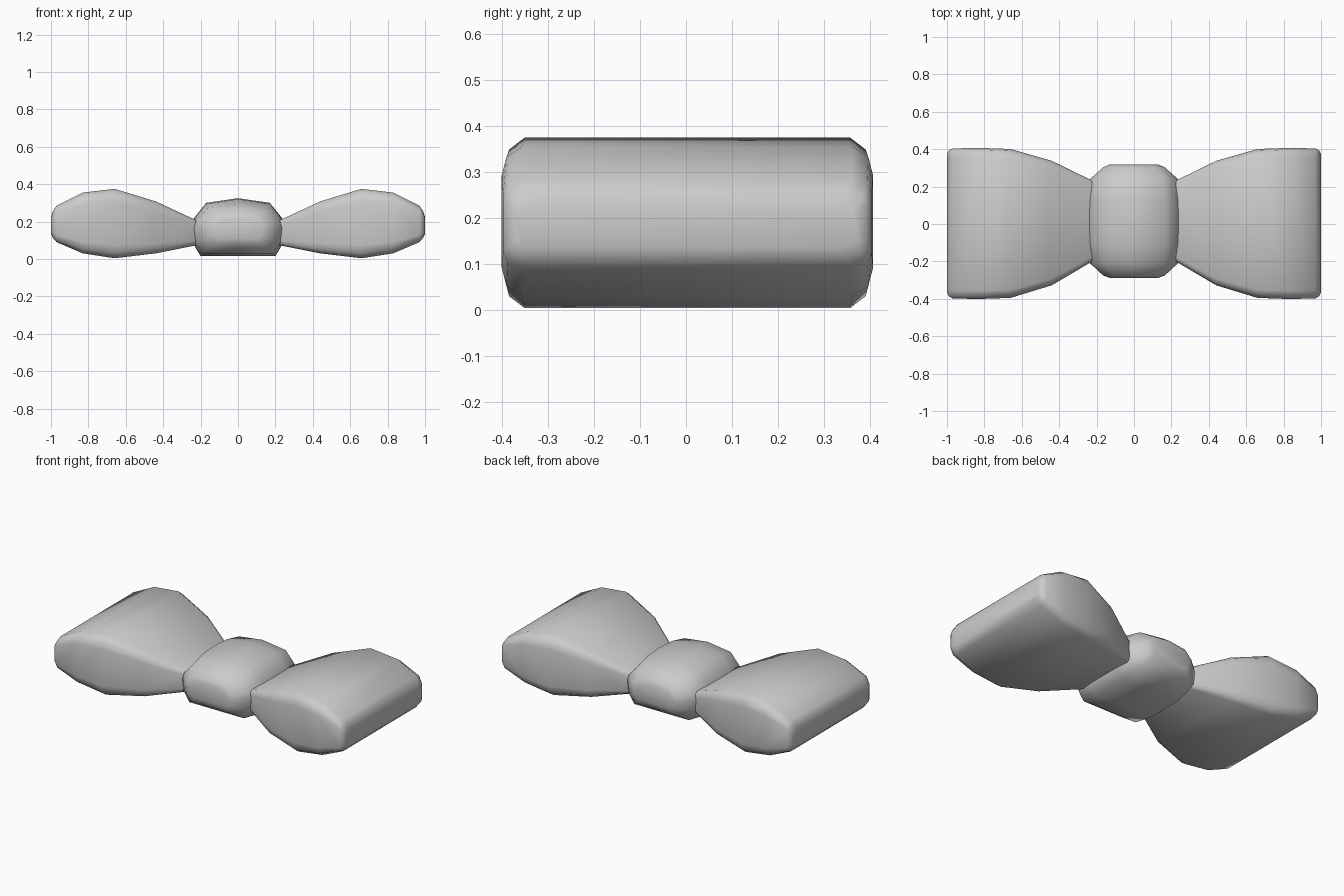
import bpy, bmesh

cube = bpy.data.objects.get("Cube")
if cube:
    bpy.data.objects.remove(cube, do_unlink=True)

grey = bpy.data.materials.new("Grey cloth")
grey.use_nodes = True
grey.diffuse_color = (0.6, 0.6, 0.6, 1)
grey.node_tree.nodes["Principled BSDF"].inputs["Base Color"].default_value = (0.6, 0.6, 0.6, 1)


def loft(name, rings):
    """Skin closed rings of equal length, cap both ends and shade smooth."""
    bm = bmesh.new()
    loops = [[bm.verts.new(p) for p in ring] for ring in rings]
    n = len(loops[0])
    for a, b in zip(loops, loops[1:]):
        for i in range(n):
            j = (i + 1) % n
            bm.faces.new((a[i], a[j], b[j], b[i]))
    bm.faces.new(loops[0])
    bm.faces.new(loops[-1])
    bmesh.ops.recalc_face_normals(bm, faces=bm.faces)
    for f in bm.faces:
        f.smooth = True
    mesh = bpy.data.meshes.new(name)
    bm.to_mesh(mesh)
    bm.free()
    mesh.materials.append(grey)
    obj = bpy.data.objects.new(name, mesh)
    bpy.context.collection.objects.link(obj)
    return obj


def rounded(quarter):
    """Mirror a quarter outline into a full closed outline."""
    half = quarter + [(-u, v) for u, v in reversed(quarter)]
    return half + [(-u, -v) for u, v in half]


# Wings: rounded rectangles swept outward from the knot
wing_section = rounded([(1, 0.62), (0.975, 0.86), (0.89, 1)])
# x, half depth, bottom, top, depth centre
wing_stations = [
    (0.14, 0.17, 0.09, 0.18, 0.015),
    (0.24, 0.225, 0.07, 0.215, 0.015),
    (0.44, 0.333, 0.03, 0.308, 0.005),
    (0.66, 0.398, 0.004, 0.375, 0.003),
    (0.83, 0.404, 0.03, 0.355, 0.003),
    (0.97, 0.401, 0.09, 0.285, 0.003),
    (0.99, 0.39, 0.113, 0.255, 0.003),
    (1.0, 0.37, 0.135, 0.225, 0.003),
]
for side, name in ((1, "left_wing"), (-1, "right_wing")):
    loft(name, [[(side * x, c + u * d, (lo + hi) / 2 + v * (hi - lo) / 2)
                 for u, v in wing_section]
                for x, d, lo, hi, c in wing_stations])

# Knot: soft pillow swept front to back, with a flat underside
knot_section = [(0.96, 0.22), (1, 0.5), (0.95, 0.65), (0.68, 0.92), (0, 1)]
knot_section += [(-u, v) for u, v in reversed(knot_section[:-1])]
knot_section += [(-0.8, 0), (0, 0), (0.8, 0)]
# y, half width, bottom, top
knot_stations = [
    (-0.288, 0.13, 0.11, 0.215),
    (-0.275, 0.165, 0.075, 0.25),
    (-0.21, 0.235, 0.03, 0.295),
    (-0.1, 0.248, 0.015, 0.32),
    (0.015, 0.25, 0.015, 0.325),
    (0.13, 0.248, 0.015, 0.32),
    (0.24, 0.235, 0.03, 0.295),
    (0.303, 0.165, 0.075, 0.25),
    (0.318, 0.13, 0.11, 0.215),
]
loft("knot", [[(u * w, y, lo + v * (hi - lo)) for u, v in knot_section]
              for y, w, lo, hi in knot_stations])
